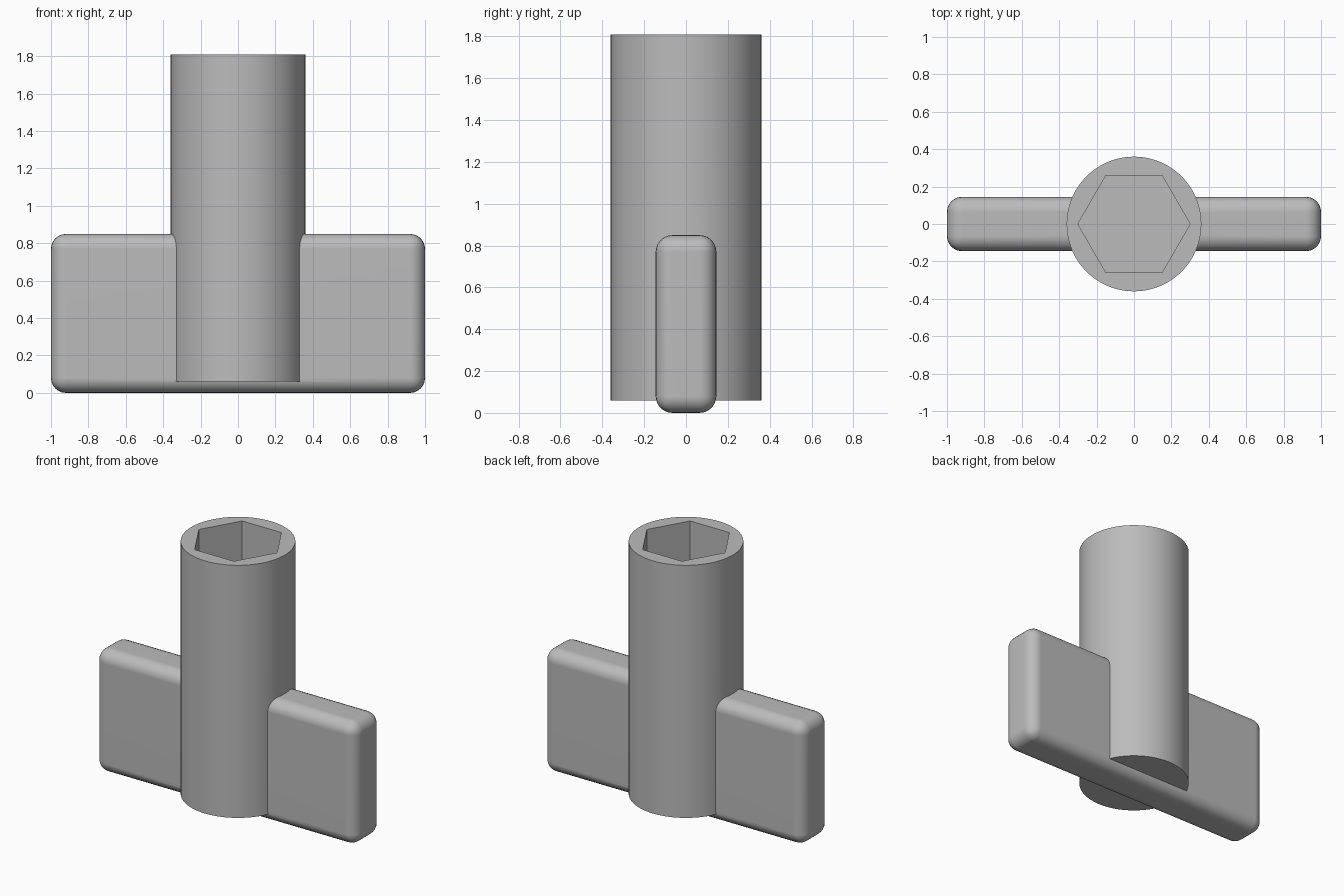
import bpy
import math

if "Cube" in bpy.data.objects:
    bpy.data.objects.remove(bpy.data.objects["Cube"], do_unlink=True)

HUB_RADIUS, HUB_BOTTOM, HUB_TOP = 0.36, 0.06, 1.81
HEX_RADIUS, SOCKET_FLOOR = 0.30, 0.85
WING_SIZE = (2.0, 0.29, 0.85)
WING_ROUNDING = 0.08

# Single grey plastic
grey = bpy.data.materials.new("plain_grey")
grey.use_nodes = True
colour = (0.5, 0.5, 0.5, 1.0)
grey.diffuse_color = colour
grey.node_tree.nodes["Principled BSDF"].inputs["Base Color"].default_value = colour


def prism(name, sides, radius, bottom, top, turn=0.0):
    """Upright prism between two heights."""
    bpy.ops.mesh.primitive_cylinder_add(
        vertices=sides, radius=radius, depth=top - bottom,
        location=(0, 0, (bottom + top) / 2), rotation=(0, 0, turn))
    obj = bpy.context.object
    obj.name = name
    obj.data.materials.append(grey)
    return obj


def apply(obj, mod):
    bpy.context.view_layer.objects.active = obj
    bpy.ops.object.modifier_apply(modifier=mod.name)


def combine(obj, other, operation):
    """Boolean with a helper, which is then removed."""
    other.hide_render = True
    mod = obj.modifiers.new(operation.title(), "BOOLEAN")
    mod.operation = operation
    mod.solver = "EXACT"
    mod.object = other
    apply(obj, mod)
    bpy.data.objects.remove(other, do_unlink=True)


# Round hub
key = prism("socket_key", 96, HUB_RADIUS, HUB_BOTTOM, HUB_TOP)

# Flat grip wings with rounded edges
bpy.ops.mesh.primitive_cube_add(size=1, location=(0, 0, WING_SIZE[2] / 2))
wings = bpy.context.object
wings.name = "grip_wings"
wings.scale = WING_SIZE
bpy.ops.object.transform_apply(location=False, rotation=False, scale=True)
wings.data.materials.append(grey)
rounding = wings.modifiers.new("Rounding", "BEVEL")
rounding.width = WING_ROUNDING
rounding.segments = 6
apply(wings, rounding)
combine(key, wings, "UNION")

# Hexagonal socket, corners pointing along x
socket = prism("hex_cutter", 6, HEX_RADIUS, SOCKET_FLOOR, HUB_TOP + 0.1, math.pi / 6)
combine(key, socket, "DIFFERENCE")

# Smooth curves, crisp edges and flat sides
bpy.ops.object.select_all(action="DESELECT")
key.select_set(True)
bpy.context.view_layer.objects.active = key
bpy.ops.object.shade_smooth_by_angle(angle=math.radians(30))
normals = key.modifiers.new("Flat sides", "WEIGHTED_NORMAL")
normals.keep_sharp = True
